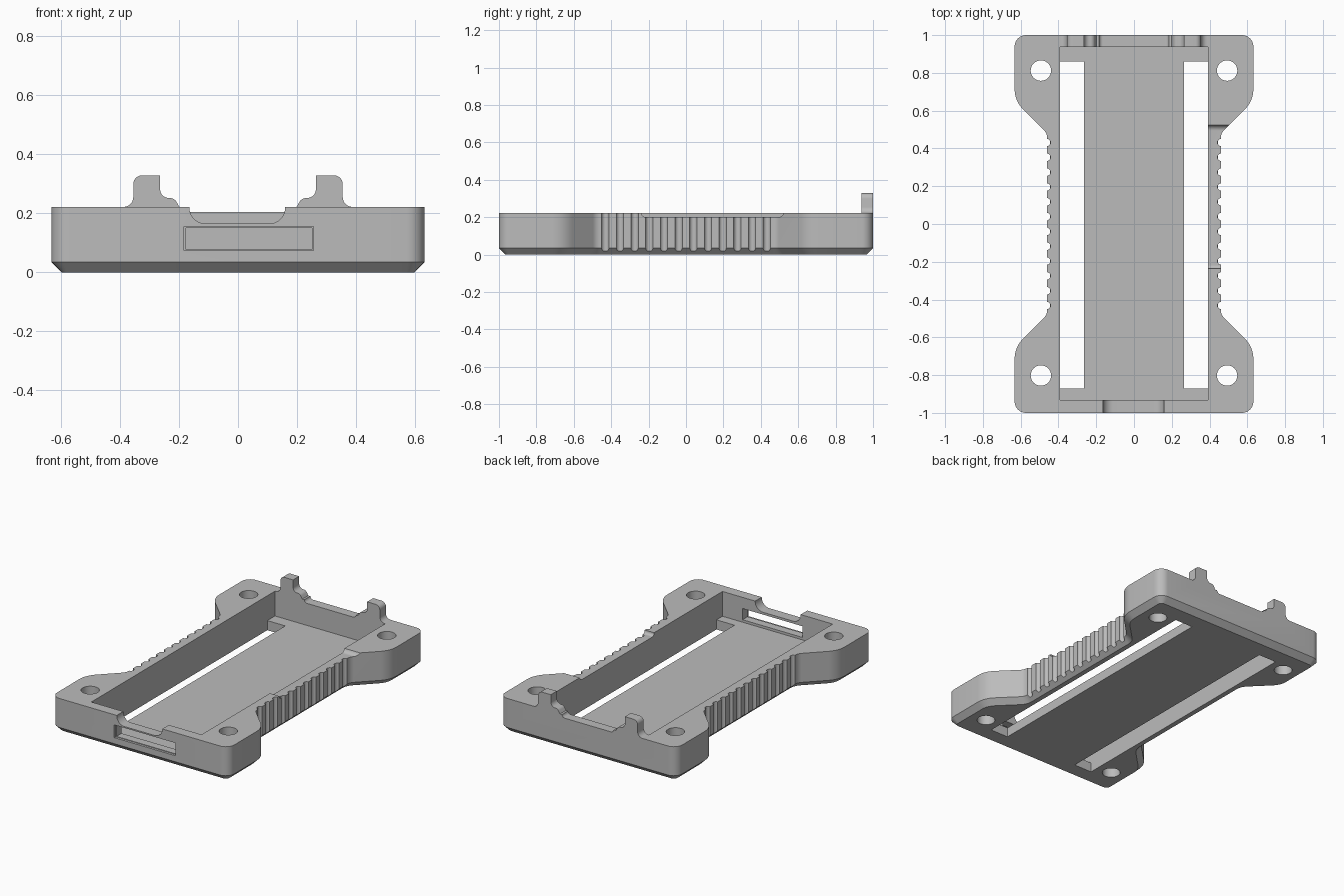
import bpy
import bmesh
import math
from mathutils import Vector

old = bpy.data.objects.get("Cube")
if old:
    bpy.data.objects.remove(old, do_unlink=True)

mat = bpy.data.materials.new("light_grey")
mat.use_nodes = True
GREY = (0.5, 0.5, 0.5, 1)
mat.diffuse_color = GREY
mat.node_tree.nodes["Principled BSDF"].inputs["Base Color"].default_value = GREY

TOP, FLOOR, CHAMFER = 0.222, 0.062, 0.035


def rounded(corners, steps=8):
    """Turn (x, y, radius) corners into a filleted outline."""
    out, n = [], len(corners)
    for i, (x, y, r) in enumerate(corners):
        p = Vector((x, y))
        if r == 0:
            out.append(p)
            continue
        a = (Vector(corners[i - 1][:2]) - p).normalized()
        b = (Vector(corners[(i + 1) % n][:2]) - p).normalized()
        half = a.angle(b) / 2
        centre = p + (a + b).normalized() * (r / math.sin(half))
        start = p + a * (r / math.tan(half)) - centre
        end = p + b * (r / math.tan(half)) - centre
        sweep = start.angle_signed(end)
        for k in range(steps + 1):
            t = -sweep * k / steps
            out.append(centre + Vector((start.x * math.cos(t) - start.y * math.sin(t),
                                        start.x * math.sin(t) + start.y * math.cos(t))))
    return out


def inset(pts, d):
    """Offset a counter-clockwise outline inwards."""
    out, n = [], len(pts)
    for i, p in enumerate(pts):
        u = (p - pts[i - 1]).normalized()
        v = (pts[(i + 1) % n] - p).normalized()
        nu, nv = Vector((-u.y, u.x)), Vector((-v.y, v.x))
        m = (nu + nv).normalized()
        out.append(p + m * (d / m.dot(nu)))
    return out


PLACE = {
    "x": lambda p, h: (h, p.x, p.y),
    "y": lambda p, h: (p.x, h, p.y),
    "z": lambda p, h: (p.x, p.y, h),
}


def loft(name, layers, axis="z"):
    """Skin a stack of (outline, height) layers into a closed solid."""
    bm = bmesh.new()
    rings = [[bm.verts.new(PLACE[axis](p, h)) for p in pts] for pts, h in layers]
    n = len(rings[0])
    for lo, hi in zip(rings, rings[1:]):
        for i in range(n):
            j = (i + 1) % n
            bm.faces.new((lo[i], lo[j], hi[j], hi[i]))
    bm.faces.new(rings[0][::-1])
    bm.faces.new(rings[-1])
    bmesh.ops.recalc_face_normals(bm, faces=bm.faces[:])
    mesh = bpy.data.meshes.new(name)
    bm.to_mesh(mesh)
    bm.free()
    mesh.materials.append(mat)
    obj = bpy.data.objects.new(name, mesh)
    bpy.context.collection.objects.link(obj)
    return obj


def prism(name, pts, lo, hi, axis="z"):
    return loft(name, [(pts, lo), (pts, hi)], axis)


def box(name, x, y, z):
    pts = [Vector((a, b)) for a, b in ((x[0], y[0]), (x[1], y[0]), (x[1], y[1]), (x[0], y[1]))]
    return prism(name, pts, *z)


def circle(x, y, r, n):
    return [Vector((x + r * math.cos(k * math.tau / n), y + r * math.sin(k * math.tau / n)))
            for k in range(n)]


def combine(target, tool, operation="DIFFERENCE"):
    tool.hide_render = True
    mod = target.modifiers.new(operation, "BOOLEAN")
    mod.operation, mod.solver, mod.object = operation, "EXACT", tool
    bpy.context.view_layer.objects.active = target
    bpy.ops.object.modifier_apply(modifier=mod.name)
    bpy.data.objects.remove(tool, do_unlink=True)


# Waisted tray body with a chamfered underside
quarter = [(0.46, 0.48, 0.06), (0.632, 0.652, 0.15), (0.632, 1, 0.06)]
right_side = [(x, -y, r) for x, y, r in reversed(quarter)] + quarter
outline = rounded(right_side + [(-x, -y, r) for x, y, r in right_side])
tray = loft("tray", [(inset(outline, CHAMFER), 0), (outline, CHAMFER), (outline, TOP)])

# Main pocket and the two long floor slots
combine(tray, box("pocket", (-0.393, 0.393), (-0.933, 0.938), (FLOOR, 0.5)))
for s in (-1, 1):
    combine(tray, box("floor_slot", sorted((s * 0.265, s * 0.393)), (-0.872, 0.86), (-0.1, 0.15)))

# Screw holes in the corners and finger grooves along the waist
for s in (-1, 1):
    for y in (-0.802, 0.812):
        combine(tray, prism("screw_hole", circle(s * 0.493, y, 0.054, 32), -0.1, 0.5))
    for k in range(12):
        y = (k - 5.5) * 0.0785
        combine(tray, prism("grip_groove", circle(s * 0.462, y, 0.02, 16), 0.02, 0.5))

# Front port: a through slot with a slightly wider mouth
combine(tray, box("port_slot", (-0.177, 0.25), (-1.1, -0.9), (0.078, 0.15)))
combine(tray, box("port_mouth", (-0.183, 0.256), (-1.1, -0.985), (0.074, 0.156)))

# Scooped notch in the top of the front wall
notch = rounded([(-0.165, 0.3, 0), (-0.165, 0.165, 0.055), (0.16, 0.165, 0.055), (0.16, 0.3, 0)])
combine(tray, prism("front_notch", notch, -1.1, -0.9, "y"))

# Shallow dip in the left side wall, with ramped ends
dip = rounded([(-0.236, 0.3, 0), (-0.236, 0.201, 0.018), (0.525, 0.201, 0.03), (0.525, 0.3, 0)])
combine(tray, prism("side_dip", dip, 0.35, 0.7, "x"))

# Lowered middle of the back wall and its two upright tabs
low = rounded([(-0.205, 0.3, 0), (-0.18, 0.204, 0.02), (0.18, 0.204, 0.02), (0.205, 0.3, 0)])
combine(tray, prism("back_notch", low, 0.9, 1.1, "y"))
tab = rounded([(0.39, 0.18, 0), (0.39, TOP, 0), (0.355, TOP, 0.033), (0.355, 0.329, 0.03),
               (0.264, 0.329, 0), (0.264, 0.252, 0.03), (0.216, 0.252, 0.025),
               (0.192, 0.21, 0), (0.192, 0.18, 0)])
for s in (-1, 1):
    pts = [Vector((s * p.x, p.y)) for p in tab]
    combine(tray, prism("back_tab", pts, 0.938, 1, "y"), "UNION")

# Smooth the curved walls, keep the edges crisp
bpy.ops.object.select_all(action="DESELECT")
tray.select_set(True)
bpy.context.view_layer.objects.active = tray
bpy.ops.object.shade_smooth_by_angle(angle=math.radians(30))
